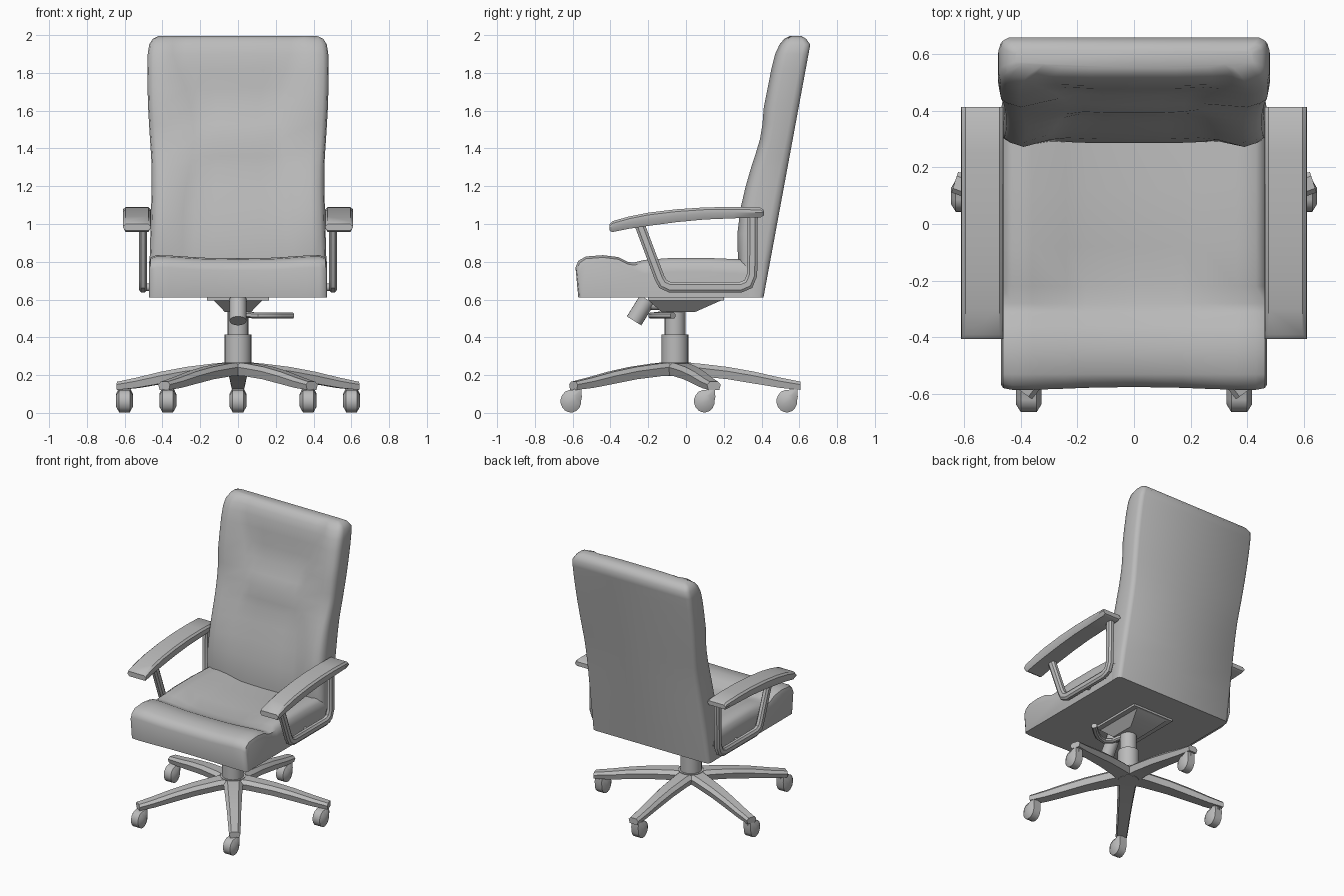
import bpy, bmesh, math
from mathutils import Vector, Matrix

cube = bpy.data.objects.get("Cube")
if cube:
    bpy.data.objects.remove(cube)

grey = bpy.data.materials.new("plain grey")
grey.use_nodes = True
grey.diffuse_color = (0.5, 0.5, 0.5, 1)
grey.node_tree.nodes["Principled BSDF"].inputs["Base Color"].default_value = (0.5, 0.5, 0.5, 1)


def loft(name, rings, angle=35):
    """Skin a list of equal-length rings and cap both ends."""
    bm = bmesh.new()
    loops = [[bm.verts.new(p) for p in ring] for ring in rings]
    n = len(loops[0])
    for a, b in zip(loops, loops[1:]):
        for i in range(n):
            j = (i + 1) % n
            bm.faces.new((a[i], a[j], b[j], b[i]))
    bm.faces.new(loops[0])
    bm.faces.new(loops[-1])
    bmesh.ops.recalc_face_normals(bm, faces=bm.faces)
    mesh = bpy.data.meshes.new(name)
    bm.to_mesh(mesh)
    bm.free()
    obj = bpy.data.objects.new(name, mesh)
    bpy.context.collection.objects.link(obj)
    mesh.materials.append(grey)
    bpy.ops.object.select_all(action='DESELECT')
    obj.select_set(True)
    bpy.context.view_layer.objects.active = obj
    bpy.ops.object.shade_smooth_by_angle(angle=math.radians(angle))
    return obj


def rod(name, start, end, r1, r2=None, sides=20):
    """Round bar between two points."""
    start, end = Vector(start), Vector(end)
    turn = (end - start).to_track_quat('Z', 'Y')
    rings = []
    for c, r in ((start, r1), (end, r2 or r1)):
        rings.append([c + turn @ Vector((r * math.cos(t), r * math.sin(t), 0))
                      for t in (math.tau * k / sides for k in range(sides))])
    return loft(name, rings)


def sweep(name, path, axis, half_axis, half_thick):
    """Chamfered bar along a path, lying flat across the given axis."""
    path, axis = [Vector(p) for p in path], Vector(axis)
    rings = []
    for i, p in enumerate(path):
        before = (p - path[i - 1]).normalized() if i else None
        after = (path[i + 1] - p).normalized() if i + 1 < len(path) else None
        d = (before or after) + (after or before)
        normal = axis.cross(d).normalized()
        widen = 1 / max(0.5, (d / 2).length)
        shape = [(1, .5), (.5, 1), (-.5, 1), (-1, .5), (-1, -.5), (-.5, -1), (.5, -1), (1, -.5)]
        rings.append([p + axis * u * half_axis + normal * v * half_thick * widen for u, v in shape])
    return loft(name, rings)


# Seat cushion: side profile repeated across the width, with a sunken centre
def seat_ring(x, sink, lift, tuck):
    top = [(-.585 + tuck, .77), (-.57 + tuck, .805), (-.53, .828), (-.44, .835), (-.36, .825),
           (-.31, .80), (-.28, .795), (-.22, .81 - sink), (-.08, .82 - sink), (.12, .82 - sink), (.36, .81 - sink)]
    return [(x, y, z + lift) for y, z in top] + [(x, .39, .61), (x, -.57 + tuck, .61)]


half = [(.47, .04, -.035, .02), (.462, .01, -.012, .006), (.43, 0, 0, 0), (.36, .0, -.002, 0),
        (.24, .018, -.01, .004), (.17, .025, -.014, .007)]
stations = half + [(0, .026, -.016, .01)] + [(-x, *rest) for x, *rest in reversed(half)]
loft("seat_cushion", [seat_ring(*s) for s in stations], 50)


# Backrest: height, half width, wing front, centre front, crease position
back_rows = [
    (.61, .472, .30, .30, .55), (.80, .468, .275, .285, .55), (.95, .464, .272, .30, .55),
    (1.08, .460, .288, .325, .55), (1.20, .457, .316, .355, .52), (1.30, .457, .345, .378, .48),
    (1.36, .460, .365, .385, .45), (1.45, .466, .392, .392, .42), (1.53, .471, .405, .420, .42),
    (1.62, .476, .412, .455, .45), (1.72, .479, .432, .470, .50), (1.82, .480, .452, .478, .58),
    (1.90, .478, .472, .488, .64), (1.95, .470, .495, .505, .66), (1.98, .452, .52, .525, .68),
    (1.995, .42, .55, .55, .68)]
rings = []
for z, w, f, c, k in back_rows:
    rear = min(.41 + (z - .61) * .185, .66 - max(0, z - 1.965) * 1.6)
    room = rear - f
    right = [(k * .5, c), (k * .9, c + .004), (k + .08, (c + f) / 2 + .012), (.84, f),
             (.94, f + .015), (.985, f + .16 * room), (1, f + .35 * room),
             (1, rear - .2 * room), (.985, rear - .07 * room), (.94, rear)]
    ring = [(0, c)] + right + [(0, rear)] + [(-u, y) for u, y in reversed(right)]
    rings.append([(u * w, y, z) for u, y in ring])
loft("backrest", rings, 50)

# Armrests: curved pad on a bent loop frame, one per side
pad_rows = [(-.405, .965, 1.0), (-.39, .957, 1.015), (-.3, .975, 1.04), (-.2, .99, 1.06), (-.05, 1.01, 1.078),
            (.1, 1.024, 1.088), (.25, 1.03, 1.09), (.395, 1.035, 1.086), (.412, 1.045, 1.075)]
for side, s in (("left", 1), ("right", -1)):
    rings = []
    for y, lo, hi in pad_rows:
        t = hi - lo
        shape = [(.475, lo), (.595, lo), (.61, lo + .5 * t), (.608, hi - .012), (.595, hi),
                 (.475, hi), (.462, hi - .012), (.46, lo + .5 * t)]
        rings.append([(s * x, y, z) for x, z in shape])
    loft(side + "_arm_pad", rings)
    x = s * .503
    frame = [(x, -.243, .99), (x, -.14, .715), (x, -.122, .682), (x, -.085, .665), (x, .29, .665),
             (x, .33, .682), (x, .35, .73), (x, .353, 1.04)]
    sweep(side + "_arm_frame", frame, (1, 0, 0), .021, .027)
    rod(side + "_arm_bracket", (s * .44, .1, .665), (x, .1, .665), .02)


# Tilt mechanism under the seat
def rectangle(x, y0, y1, z):
    return [(-x, y0, z), (x, y0, z), (x, y1, z), (-x, y1, z)]


loft("mounting_plate", [rectangle(.165, -.2, .2, .595), rectangle(.165, -.2, .2, .612)])
loft("tilt_housing", [rectangle(.07, -.13, .05, .535), rectangle(.13, -.2, .19, .597)])
rod("tension_knob", (0, -.275, .487), (0, -.205, .6), .045)
rod("tension_stem", (0, -.22, .57), (0, -.08, .57), .025)
sweep("height_lever", [(.03, -.08, .53), (.06, -.15, .518), (.11, -.18, .515), (.17, -.165, .515),
                       (.22, -.13, .515), (.285, -.07, .515)], (0, 0, 1), .016, .018)

# Gas column
HUB = Vector((0, -.058, 0))
rod("column_sleeve", HUB + Vector((0, 0, .23)), HUB + Vector((0, 0, .415)), .071)
rod("column_piston", HUB + Vector((0, 0, .41)), HUB + Vector((0, 0, .56)), .055)
rod("base_hub", HUB + Vector((0, 0, .195)), HUB + Vector((0, 0, .268)), .07, .085)

# Five arched legs with trailing casters
leg_rows = [(0, .07, .20, .268), (.12, .062, .195, .262), (.28, .054, .178, .243),
            (.42, .047, .155, .218), (.56, .042, .132, .186), (.665, .038, .122, .165)]
drop = [(.055 * math.cos(a), .062 + .06 * math.sin(a))
        for a in (math.radians(80 + 22 * k) for k in range(14))]
drop += [(.058, .085), (.055, .125), (.035, .135)]
for k in range(5):
    angle = math.radians(90 + 72 * k)
    spin = Matrix.Rotation(angle, 3, 'Z')
    rings = []
    for r, w, lo, hi in leg_rows:
        edge = hi - .35 * (hi - lo)
        shape = [(-w * .8, lo), (w * .8, lo), (w, edge), (w * .6, hi), (-w * .6, hi), (-w, edge)]
        rings.append([HUB + spin @ Vector((r, y, z)) for y, z in shape])
    loft("base_leg_%d" % (k + 1), rings)
    stem = HUB + spin @ Vector((.632, 0, 0))
    wheel = stem + Vector((0, -.04, 0))
    rings = []
    for x, size in ((-.045, .5), (-.028, 1), (0, 1.0), (.028, 1), (.045, .5)):
        rings.append([wheel + Vector((x, y * size, .065 + (z - .065) * size)) for y, z in drop])
    loft("caster_%d" % (k + 1), rings, 40)
    rod("caster_stem_%d" % (k + 1), stem + Vector((0, 0, .09)), stem + Vector((0, 0, .14)), .018, sides=10)
